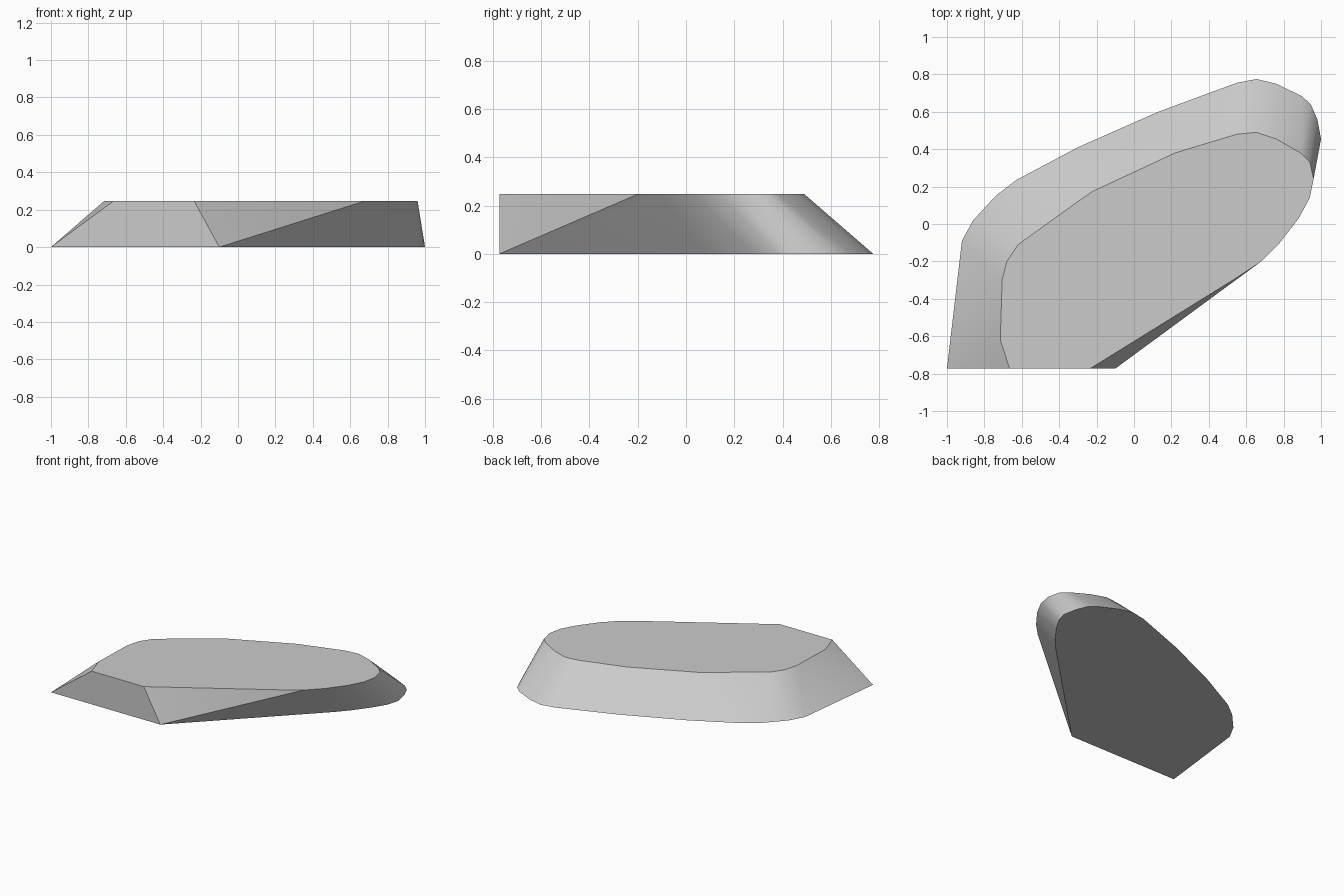
import bpy, bmesh, math

if "Cube" in bpy.data.objects:
    bpy.data.objects.remove(bpy.data.objects["Cube"])

HEIGHT = 0.247

# Footprint outline on the ground, counter-clockwise from the front left corner
base = [(-1, -.773), (-.10, -.773), (.75, .07), (.83, .16), (.92, .28), (.975, .37),
        (1, .455), (.98, .56), (.945, .64), (.895, .685), (.76, .75), (.655, .775),
        (.55, .755), (.13, .60), (-.30, .41), (-.63, .235), (-.74, .15),
        (-.86, .02), (-.92, -.09)]

# Flat top outline, shifted toward the front so the right side overhangs
top = [(-.665, -.773), (-.235, -.773), (.56, -.28), (.68, -.20), (.78, -.10),
       (.88, .03), (.94, .14), (.96, .24), (.94, .33), (.89, .38), (.76, .455),
       (.655, .49), (.55, .48), (.22, .38), (.13, .335), (-.22, .175), (-.30, .12),
       (-.62, -.11), (-.68, -.20), (-.705, -.30), (-.715, -.62)]

# Sloped slab: the faceted skin stretched between the two outlines
bm = bmesh.new()
for outline, z in ((base, 0), (top, HEIGHT)):
    for x, y in outline:
        bm.verts.new((x, y, z))
hull = bmesh.ops.convex_hull(bm, input=bm.verts)
loose = [v for v in bm.verts if not v.link_faces]
bmesh.ops.delete(bm, geom=loose, context='VERTS')
bmesh.ops.dissolve_limit(bm, angle_limit=math.radians(0.5),
                         verts=bm.verts, edges=bm.edges)
bmesh.ops.recalc_face_normals(bm, faces=bm.faces)

mesh = bpy.data.meshes.new("sloped_slab")
bm.to_mesh(mesh)
bm.free()
slab = bpy.data.objects.new("sloped_slab", mesh)
bpy.context.collection.objects.link(slab)

# Soft rounded sides with crisp rims
bpy.context.view_layer.objects.active = slab
slab.select_set(True)
bpy.ops.object.shade_smooth_by_angle(angle=math.radians(30))
